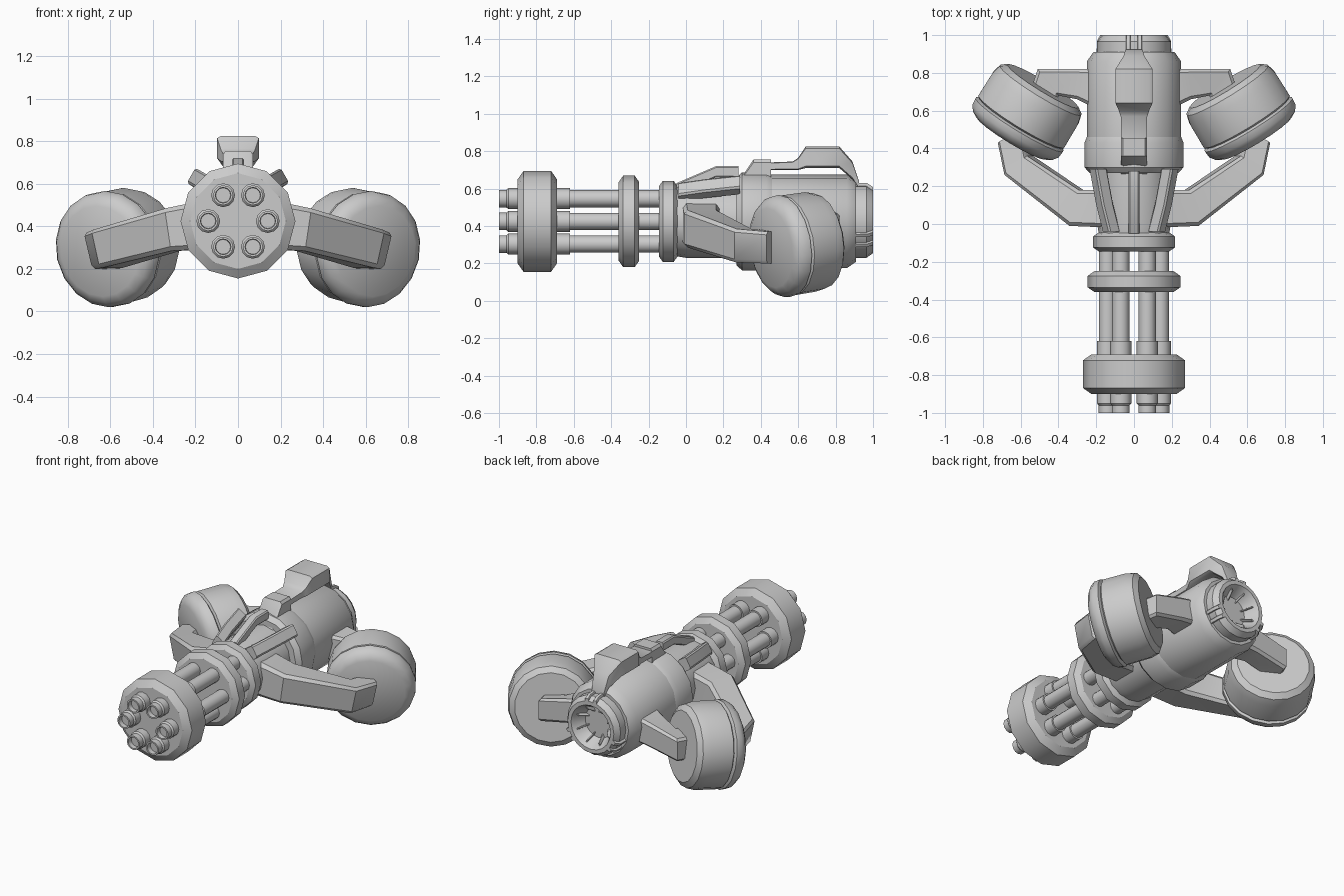
import bpy, bmesh, math
from mathutils import Vector

if "Cube" in bpy.data.objects:
    bpy.data.objects.remove(bpy.data.objects["Cube"])

AXIS_Z = 0.425  # height of the main barrel axis

gray = bpy.data.materials.new("plain gray")
gray.diffuse_color = (0.6, 0.6, 0.6, 1)
gray.use_nodes = True
gray.node_tree.nodes["Principled BSDF"].inputs["Base Color"].default_value = gray.diffuse_color


def finish(name, bm, angle=35):
    bmesh.ops.remove_doubles(bm, verts=bm.verts, dist=1e-5)
    bmesh.ops.recalc_face_normals(bm, faces=bm.faces)
    mesh = bpy.data.meshes.new(name)
    bm.to_mesh(mesh)
    bm.free()
    obj = bpy.data.objects.new(name, mesh)
    bpy.context.collection.objects.link(obj)
    mesh.materials.append(gray)
    bpy.ops.object.select_all(action='DESELECT')
    obj.select_set(True)
    bpy.context.view_layer.objects.active = obj
    bpy.ops.object.shade_smooth_by_angle(angle=math.radians(angle))
    return obj


def lathe(name, profile, origin=(0, 0, AXIS_Z), axis=(0, 1, 0), sides=16):
    """Revolve (distance, radius) points around an axis."""
    bm = bmesh.new()
    a = Vector(axis).normalized()
    u = a.cross(Vector((0, 0, 1))).normalized()
    v = u.cross(a)
    o = Vector(origin)
    rings = []
    for t, r in profile:
        if r == 0:
            rings.append([bm.verts.new(o + a * t)] * sides)
        else:
            rings.append([bm.verts.new(o + a * t + r * (math.sin(k) * u + math.cos(k) * v))
                          for k in (2 * math.pi * i / sides for i in range(sides))])
    for p, q in zip(rings, rings[1:]):
        for i in range(sides):
            j = (i + 1) % sides
            bm.faces.new(list(dict.fromkeys((p[i], p[j], q[j], q[i]))))
    return finish(name, bm)


def loft(name, sections, cut=0.25, angle=35):
    """Skin chamfered rectangles given as (centre, half side, half up)."""
    bm = bmesh.new()
    k = 1 - cut
    shape = [(1, k), (k, 1), (-k, 1), (-1, k), (-1, -k), (-k, -1), (k, -1), (1, -k)]
    rings = [[bm.verts.new(Vector(c) + a * Vector(u) + b * Vector(v)) for a, b in shape]
             for c, u, v in sections]
    for p, q in zip(rings, rings[1:]):
        for i in range(8):
            j = (i + 1) % 8
            bm.faces.new((p[i], p[j], q[j], q[i]))
    bm.faces.new(rings[0])
    bm.faces.new(rings[-1])
    return finish(name, bm, angle)


def ring_profile(y0, y1, r, c):
    return [(y0, 0), (y0, r - c), (y0 + c * 0.7, r), (y1 - c * 0.7, r), (y1, r - c), (y1, 0)]


# Barrel clamps
lathe("front_clamp", ring_profile(-0.90, -0.69, 0.27, 0.045), sides=12)
lathe("middle_clamp", ring_profile(-0.36, -0.25, 0.245, 0.035), sides=12)
lathe("rear_clamp", ring_profile(-0.145, -0.045, 0.217, 0.03), sides=12)

# Six barrels with hollow muzzles
for i in range(6):
    t = math.radians(60 * i)
    lathe("barrel", [(-0.97, 0), (-0.97, 0.035), (-1.0, 0.037), (-1.0, 0.047), (-0.96, 0.047),
                     (-0.95, 0.056), (-0.62, 0.056), (-0.62, 0.046), (-0.05, 0.046), (-0.05, 0)],
          origin=(0.14 * math.cos(t), 0, AXIS_Z + 0.14 * math.sin(t)), sides=12)

# Main body
lathe("receiver", [(-0.06, 0), (-0.06, 0.185), (0.0, 0.195), (0.30, 0.195), (0.30, 0)])
lathe("body_collar", [(0.27, 0), (0.27, 0.235), (0.30, 0.262), (0.43, 0.262), (0.46, 0.25), (0.46, 0)])
lathe("body", [(0.44, 0), (0.44, 0.25), (0.86, 0.25), (0.91, 0.215), (0.91, 0)])
lathe("exhaust", [(0.90, 0), (0.90, 0.195), (0.965, 0.195), (1.0, 0.17), (1.0, 0.145),
                  (0.985, 0.135), (0.915, 0.10), (0.915, 0)], sides=20)

# Clips over the exhaust rim and slits inside it
for i in range(3):
    t = math.radians(90 + 120 * i)
    d = Vector((math.cos(t), 0, math.sin(t)))
    s = Vector((-d.z, 0, d.x))
    o = Vector((0, 0, AXIS_Z))
    for side in (-0.03, 0.03):
        loft("rim_clip", [(o + d * 0.17 + s * side + Vector((0, y, 0)), s * 0.012, d * h)
                          for y, h in ((0.90, 0.036), (0.97, 0.034), (1.0, 0.014))])
for i in range(8):
    t = math.radians(45 * i + 22)
    d = Vector((math.cos(t), 0, math.sin(t)))
    s = Vector((-d.z, 0, d.x))
    loft("exhaust_fin", [(Vector((0, y, AXIS_Z)) + d * r, s * 0.004, d * 0.012)
                         for y, r in ((0.915, 0.085), (0.975, 0.122))])


# Carrying handle and its front bracket
def handle_part(name, rows):
    loft(name, [((0, y, (lo + hi) / 2), (w, 0, 0), (0, 0, (hi - lo) / 2))
                for y, lo, hi, w in rows], cut=0.18)


handle_part("handle_bracket", [(0.265, 0.55, 0.61, 0.07), (0.36, 0.58, 0.755, 0.07),
                               (0.455, 0.58, 0.755, 0.07)])
handle_part("handle", [(0.44, 0.70, 0.74, 0.07), (0.57, 0.70, 0.745, 0.07), (0.60, 0.70, 0.765, 0.08),
                       (0.64, 0.71, 0.825, 0.098), (0.82, 0.71, 0.825, 0.098),
                       (0.89, 0.65, 0.745, 0.055), (0.925, 0.60, 0.64, 0.045)])

# Top strut and side fins in front of the collar
loft("top_strut", [((0, y, z), (0.028, 0, 0), (0, 0, 0.03))
                   for y, z in ((-0.05, 0.60), (0.16, 0.69), (0.28, 0.69))])

for m in (-1, 1):
    loft("side_fin", [((m * x, y, z), (m * 0.03, 0, 0.02), (-m * 0.02, 0, 0.035))
                      for x, y, z in ((0.12, -0.04, 0.58), (0.155, 0.1, 0.60), (0.19, 0.29, 0.62))])

    # Side drums
    lathe("drum", [(0, 0), (0, 0.215), (0.02, 0.25), (0.05, 0.272), (0.085, 0.275), (0.095, 0.255),
                   (0.105, 0.27), (0.25, 0.268), (0.30, 0.255), (0.325, 0.22), (0.325, 0)],
          origin=(m * 0.65, 0.455, 0.283), axis=(-m * 0.52, 0.85, 0.13), sides=18)

    # Arms: rows hold front/outer edge, inner edge, centre height, half height, lean
    def arm(name, rows):
        secs = []
        for ox, oy, ix, iy, z, h, lean in rows:
            secs.append(((m * (ox + ix) / 2, (oy + iy) / 2, z),
                         (m * (ox - ix) / 2, (oy - iy) / 2, 0), (m * lean, 0, h)))
        loft(name, secs, cut=0.2)

    arm("front_arm", [(0.10, -0.02, 0.10, 0.18, 0.415, 0.12, 0),
                      (0.33, -0.01, 0.28, 0.18, 0.385, 0.10, 0.015),
                      (0.67, 0.26, 0.55, 0.36, 0.295, 0.09, 0.02),
                      (0.705, 0.43, 0.58, 0.50, 0.285, 0.085, 0.02)])
    arm("rear_arm", [(0.18, 0.82, 0.18, 0.60, 0.40, 0.085, 0),
                     (0.30, 0.82, 0.30, 0.66, 0.38, 0.08, 0),
                     (0.51, 0.82, 0.40, 0.68, 0.335, 0.075, 0),
                     (0.54, 0.73, 0.42, 0.60, 0.325, 0.075, 0)])
